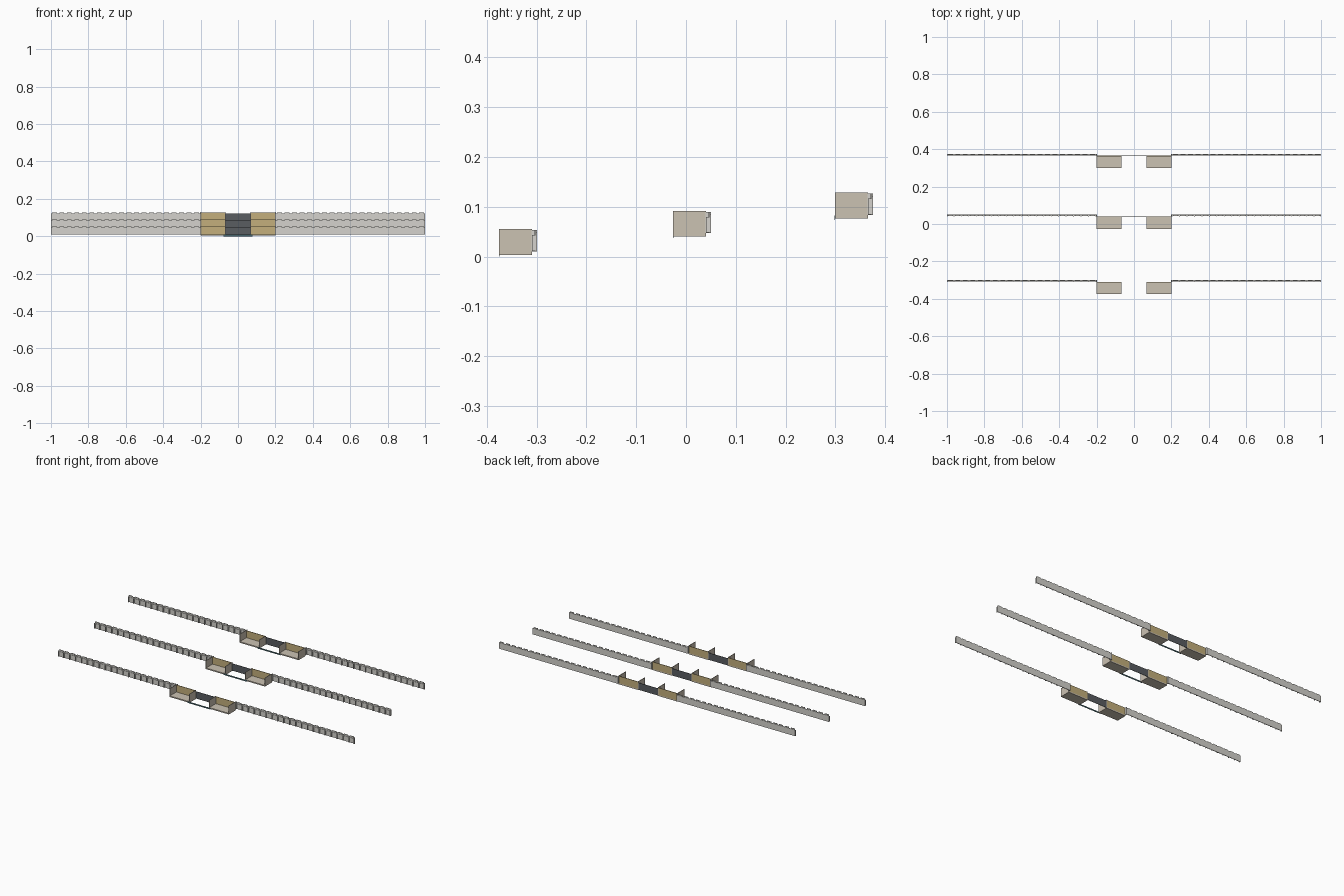
import bpy, bmesh

if "Cube" in bpy.data.objects:
    bpy.data.objects.remove(bpy.data.objects["Cube"])

def material(name, rgb):
    m = bpy.data.materials.new(name)
    m.diffuse_color = (*rgb, 1)
    m.use_nodes = True
    m.node_tree.nodes["Principled BSDF"].inputs["Base Color"].default_value = m.diffuse_color
    return m

BEIGE = material("beige", (0.60, 0.54, 0.45))
GOLD = material("gold", (0.55, 0.43, 0.20))
PALE = material("pale_grey", (0.66, 0.65, 0.61))
DARK = material("charcoal", (0.10, 0.11, 0.12))
TEAL = material("teal", (0.06, 0.13, 0.15))

def boxes(name, items, mat, offset):
    """One object out of boxes (x0, x1, y0, y1, z0, z1)."""
    bm = bmesh.new()
    for x0, x1, y0, y1, z0, z1 in items:
        vs = bmesh.ops.create_cube(bm, size=1)["verts"]
        for v in vs:
            v.co.x = x1 if v.co.x > 0 else x0
            v.co.y = y1 if v.co.y > 0 else y0
            v.co.z = z1 if v.co.z > 0 else z0
    me = bpy.data.meshes.new(name)
    bm.to_mesh(me)
    bm.free()
    me.materials.append(mat)
    ob = bpy.data.objects.new(name, me)
    ob.location = offset
    bpy.context.collection.objects.link(ob)

def mirrored(items):
    return items + [(-x1, -x0, *rest) for x0, x1, *rest in items]

BAYS = 20
PITCH = 0.8 / BAYS

def build_row(n, y, z):
    at = (0, y, z)
    # long side walls with a ledge on the front
    boxes(f"wing_wall_{n}", mirrored([
        (0.2, 1.0, -0.302, -0.299, 0.010, 0.048),
        (0.2, 1.0, -0.307, -0.302, 0.039, 0.043)]), PALE, at)
    # dividers and the toothed top edge
    dividers, teeth = [], []
    for i in range(BAYS):
        x = 0.2 + i * PITCH
        dividers.append((x + 0.001, x + 0.005, -0.309, -0.302, 0.011, 0.043))
        teeth.append((x + 0.009, x + 0.035, -0.305, -0.301, 0.043, 0.053))
    dividers.append((0.996, 1.0, -0.309, -0.302, 0.011, 0.043))
    boxes(f"wing_dividers_{n}", mirrored(dividers), PALE, at)
    boxes(f"wing_teeth_{n}", mirrored(teeth), PALE, at)
    # open alcoves: floor, two sides, back
    boxes(f"alcove_floor_{n}", mirrored([
        (0.066, 0.2, -0.375, -0.309, 0.003, 0.010)]), BEIGE, at)
    boxes(f"alcove_sides_{n}", mirrored([
        (0.066, 0.069, -0.375, -0.309, 0.010, 0.055),
        (0.197, 0.2, -0.375, -0.309, 0.010, 0.055)]), BEIGE, at)
    boxes(f"alcove_back_{n}", mirrored([
        (0.069, 0.197, -0.312, -0.309, 0.010, 0.053)]), GOLD, at)
    # joint between alcove and wing
    boxes(f"wing_joint_{n}", mirrored([
        (0.197, 0.203, -0.310, -0.299, 0.010, 0.053)]), PALE, at)
    # centre panel and low front rail
    boxes(f"centre_panel_{n}", [(-0.066, 0.066, -0.311, -0.309, 0.005, 0.048)], DARK, at)
    boxes(f"front_rail_{n}", [(-0.078, 0.078, -0.3755, -0.3745, 0.0, 0.009)], TEAL, at)

for n, (y, z) in enumerate([(0, 0), (0.349, 0.037), (0.674, 0.074)], 1):
    build_row(n, y, z)
